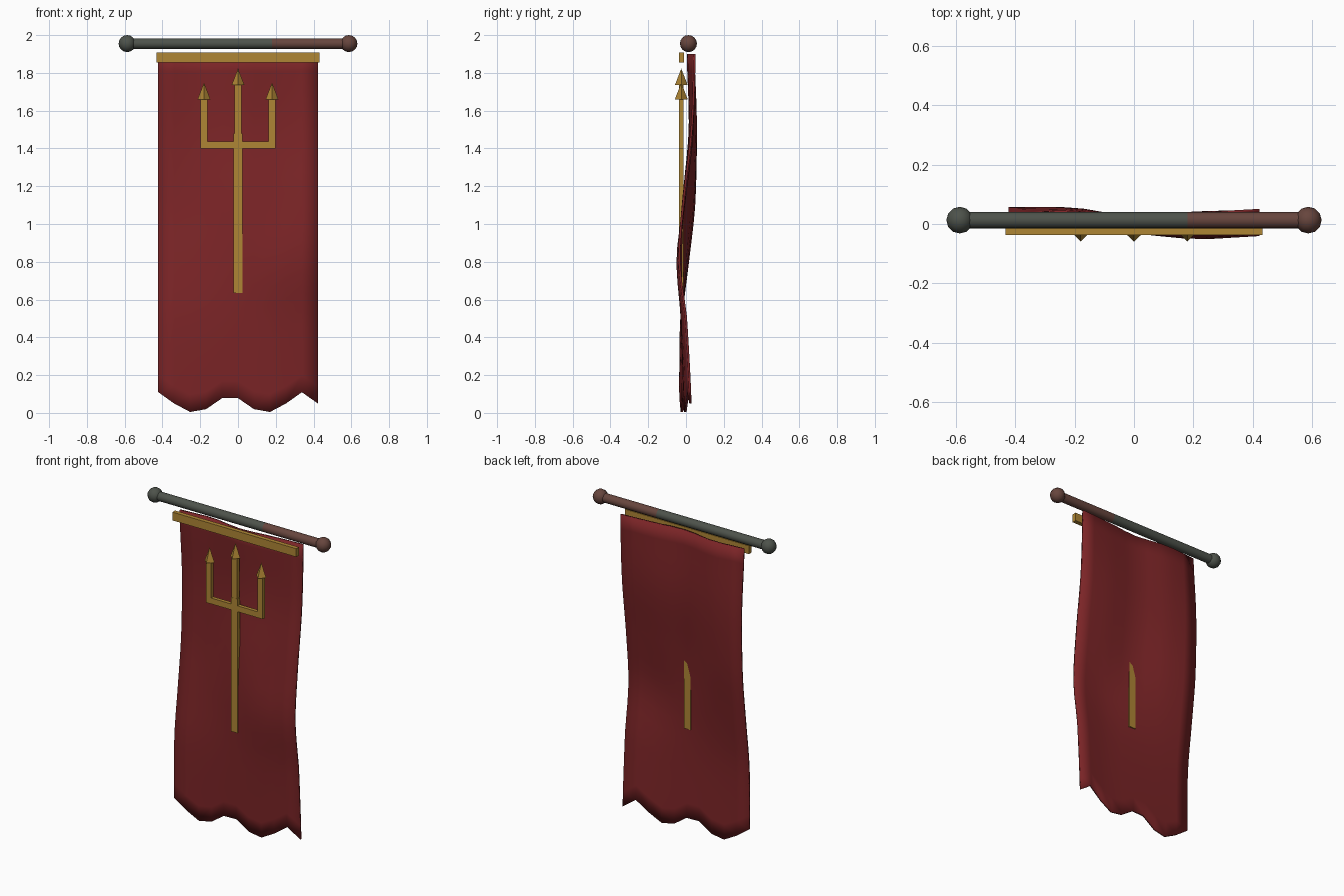
import bpy, bmesh, math
from mathutils import Vector

cube = bpy.data.objects.get("Cube")
if cube:
    bpy.data.objects.remove(cube, do_unlink=True)


def material(name, color):
    m = bpy.data.materials.new(name)
    m.use_nodes = True
    m.diffuse_color = (*color, 1)
    m.node_tree.nodes["Principled BSDF"].inputs["Base Color"].default_value = (*color, 1)
    return m


RED = material("red cloth", (0.2, 0.018, 0.02))
GOLD = material("gold", (0.43, 0.24, 0.035))
IRON = material("dark iron", (0.075, 0.085, 0.07))
RUST = material("rusty iron", (0.135, 0.06, 0.047))


def finish(obj, name, mat, smooth=False):
    obj.name = name
    obj.data.materials.append(mat)
    if smooth:
        obj.select_set(True)
        bpy.context.view_layer.objects.active = obj
        bpy.ops.object.shade_smooth_by_angle(angle=math.radians(40))
    return obj


def box(name, mat, x, y, z):
    """Box from (min, max) pairs."""
    bpy.ops.mesh.primitive_cube_add(size=1)
    o = bpy.context.object
    for v in o.data.vertices:
        v.co = [sum(r) / 2 + c * (r[1] - r[0]) for c, r in zip(v.co, (x, y, z))]
    return finish(o, name, mat)


# Hanging rod: iron on one side, rusty on the other
ROD_Y, ROD_Z, SPLIT = 0.013, 1.955, 0.18
for name, mat, a, b in (("rod_iron", IRON, -0.585, SPLIT), ("rod_rusty", RUST, SPLIT, 0.585)):
    bpy.ops.mesh.primitive_cylinder_add(vertices=16, radius=0.028, depth=b - a,
                                        location=((a + b) / 2, ROD_Y, ROD_Z),
                                        rotation=(0, math.pi / 2, 0))
    finish(bpy.context.object, name, mat, True)

# Round finials
for name, mat, x in (("finial_right", IRON, -0.587), ("finial_left", RUST, 0.587)):
    bpy.ops.mesh.primitive_uv_sphere_add(segments=12, ring_count=8, radius=0.045,
                                         location=(x, ROD_Y, ROD_Z))
    finish(bpy.context.object, name, mat, True)

# Cloth: depth of the folds at a few heights, from the right edge to the left
FOLDS = [
    (1.9, (0.025, 0.04, 0.01, 0.03, 0.045)),
    (1.5, (0.05, 0.05, 0.02, 0.035, 0.03)),
    (1.1, (0.043, 0.03, -0.015, -0.01, -0.015)),
    (0.8, (0.01, 0.0, -0.025, -0.045, -0.035)),
    (0.5, (-0.025, -0.022, -0.022, -0.02, 0.0)),
    (0.0, (-0.03, -0.02, -0.01, 0.0, 0.025)),
]
HEM = (0.11, 0.05, 0.005, 0.02, 0.078, 0.078, 0.02, 0.005, 0.05, 0.11, 0.05)


def spline(p, t):
    """Smooth curve through the values p at t = 0, 1, 2, ..."""
    i = min(int(t), len(p) - 2)
    f = t - i
    a, b, c, d = p[max(i - 1, 0)], p[i], p[i + 1], p[min(i + 2, len(p) - 1)]
    return b + f / 2 * (c - a + f * (2 * a - 5 * b + 4 * c - d + f * (3 * (b - c) + d - a)))


def fold(u, z):
    t = 0
    for i in range(len(FOLDS) - 1):
        top, low = FOLDS[i][0], FOLDS[i + 1][0]
        if low <= z <= top:
            t = i + (top - z) / (top - low)
    return spline([spline(row, u * 4) for _, row in FOLDS], t)


COLS, ROWS, TOP = len(HEM) - 1, 20, 1.9
bm = bmesh.new()
grid = []
for i, hem in enumerate(HEM):
    u = i / COLS
    heights = [hem + (TOP - hem) * j / ROWS for j in range(ROWS + 1)]
    grid.append([bm.verts.new(((u - 0.5) * 0.845, fold(u, z), z)) for z in heights])
for i in range(COLS):
    for j in range(ROWS):
        bm.faces.new((grid[i][j], grid[i + 1][j], grid[i + 1][j + 1], grid[i][j + 1]))
mesh = bpy.data.meshes.new("cloth")
bm.to_mesh(mesh)
bm.free()
cloth = bpy.data.objects.new("cloth", mesh)
bpy.context.collection.objects.link(cloth)
finish(cloth, "cloth", RED, True)
solid = cloth.modifiers.new("thickness", "SOLIDIFY")
solid.thickness = 0.012
solid.offset = 0

# Gold top bar
box("top_bar", GOLD, (-0.432, 0.432), (-0.037, -0.01), (1.855, 1.907))

# Trident: shaft, crossbar, prongs and pointed tips
box("trident_shaft", GOLD, (-0.023, 0.023), (-0.038, -0.012), (0.635, 1.48))
box("trident_middle_prong", GOLD, (-0.018, 0.018), (-0.037, -0.013), (1.45, 1.74))
box("trident_crossbar", GOLD, (-0.198, 0.198), (-0.0365, -0.0135), (1.4, 1.437))
for side, x in (("right", -0.18), ("left", 0.18)):
    box("trident_prong_" + side, GOLD, (x - 0.018, x + 0.018), (-0.037, -0.013), (1.4, 1.665))
for side, x, z in (("right", -0.18, 1.66), ("middle", 0, 1.735), ("left", 0.18, 1.66)):
    bpy.ops.mesh.primitive_cone_add(vertices=4, radius1=0.034, radius2=0, depth=0.088,
                                    location=(x, -0.025, z + 0.044))
    finish(bpy.context.object, "trident_tip_" + side, GOLD)
